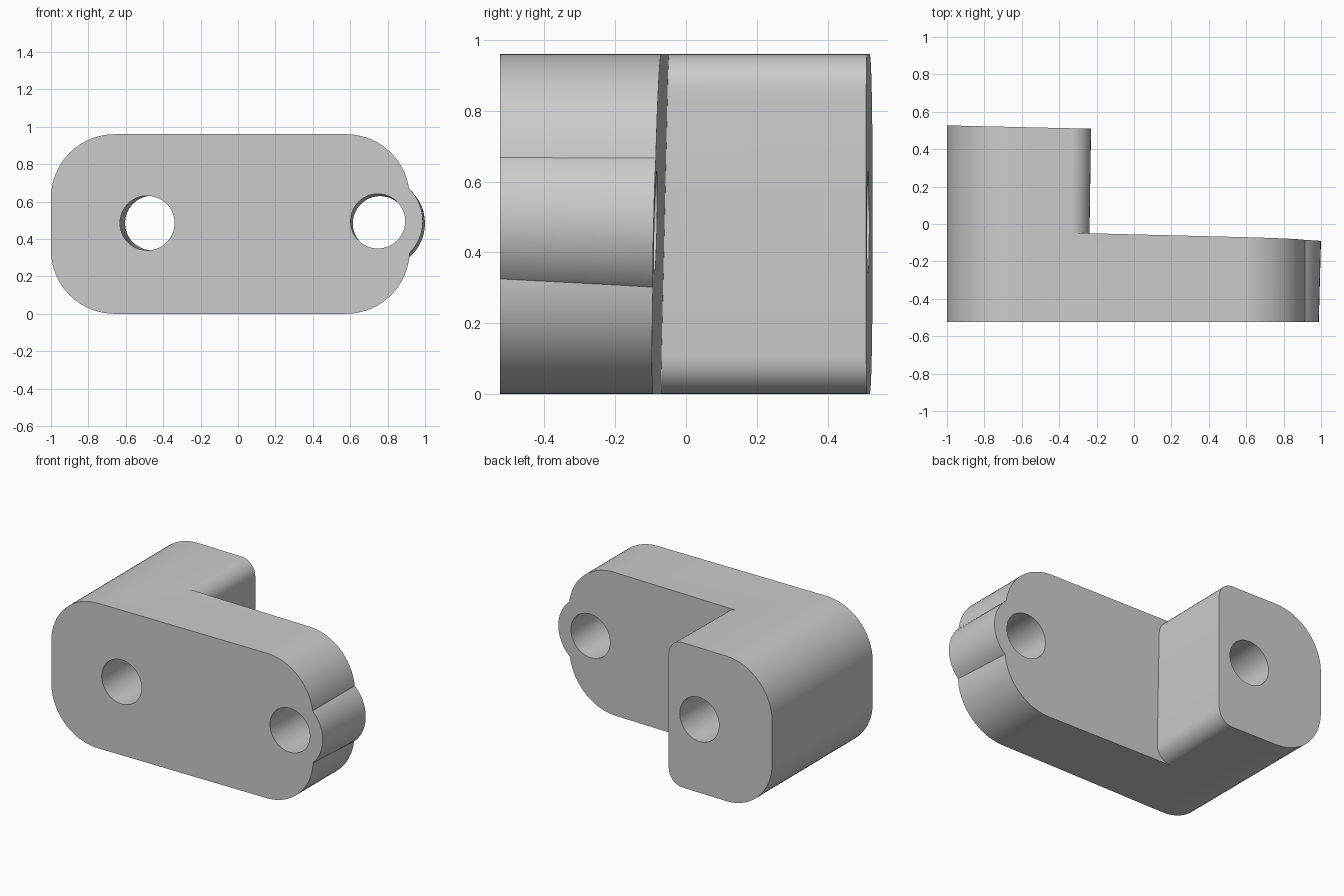
import bpy, bmesh, math

old = bpy.data.objects.get("Cube")
if old:
    bpy.data.objects.remove(old, do_unlink=True)

GREY = (0.6, 0.6, 0.6, 1)
mat = bpy.data.materials.new("light grey")
mat.use_nodes = True
mat.diffuse_color = GREY
mat.node_tree.nodes["Principled BSDF"].inputs["Base Color"].default_value = GREY

FRONT = -0.525


def arc(cx, cz, r, start, end, steps):
    """Points on an arc in the x-z plane, angles in degrees."""
    angles = [math.radians(start + (end - start) * i / steps) for i in range(steps + 1)]
    return [(cx + r * math.cos(a), cz + r * math.sin(a)) for a in angles]


def prism(name, outline, near, far, shift=(0, 0)):
    """Extrude an x-z outline along y; near and far give y, shift slants the axis."""
    bm = bmesh.new()
    rings = []
    for depth in (near, far):
        ring = []
        for x, z in outline:
            y = depth(x, z)
            k = y - FRONT
            ring.append(bm.verts.new((x + shift[0] * k, y, z + shift[1] * k)))
        rings.append(ring)
        bm.faces.new(ring)
    n = len(outline)
    for i in range(n):
        j = (i + 1) % n
        bm.faces.new((rings[0][i], rings[0][j], rings[1][j], rings[1][i]))
    bmesh.ops.recalc_face_normals(bm, faces=bm.faces)
    mesh = bpy.data.meshes.new(name)
    bm.to_mesh(mesh)
    bm.free()
    obj = bpy.data.objects.new(name, mesh)
    bpy.context.collection.objects.link(obj)
    mesh.materials.append(mat)
    return obj


def level(y):
    return lambda x, z: y


def combine(target, tool, operation):
    bpy.context.view_layer.objects.active = target
    mod = target.modifiers.new(operation, 'BOOLEAN')
    mod.operation, mod.solver, mod.object = operation, 'EXACT', tool
    bpy.ops.object.modifier_apply(modifier=mod.name)
    bpy.data.objects.remove(tool, do_unlink=True)


# Rounded block, with a slightly slanted back end
R, H, LEFT, RIGHT = 0.34, 0.96, -1.0, 0.918
outline = (arc(RIGHT - R, H - R, R, 0, 90, 16) + arc(LEFT + R, H - R, R, 90, 180, 16)
           + arc(LEFT + R, R, R, 180, 270, 16) + arc(RIGHT - R, R, R, 270, 360, 16))
bracket = prism("angle_bracket", outline, level(-0.6),
                lambda x, z: 0.527 - 0.023 * (x + 1))

# Round boss at the end of the plate
boss = prism("end_boss", arc(0.748, 0.495, 0.24, 0, 352.5, 47),
             level(-0.6), level(0.3), (0.027, -0.027))
combine(bracket, boss, 'UNION')

# Clear the space beside the arm, leaving its inner edges rounded
r = 0.105
beside = ([(1.5, -0.3), (1.5, 1.3), (-0.245 - r, 1.3)]
          + arc(-0.245 - r, H + 0.001 - r, r, 90, 0, 8)
          + arc(-0.245 - r, r - 0.001, r, 0, -90, 8) + [(-0.245 - r, -0.3)])
space = prism("arm_space", beside,
              lambda x, z: -0.05 - 0.025 * (x + 0.23) + 0.023 * (z - 0.96),
              level(0.9), (0.015, 0))
combine(bracket, space, 'DIFFERENCE')

# Trim the front flat
trim = prism("front_trim", [(-2, -1), (2, -1), (2, 2), (-2, 2)], level(-0.9), level(FRONT))
combine(bracket, trim, 'DIFFERENCE')

# Bolt holes through the arm and the boss
for x, z, lean in ((-0.485, 0.485, (0.026, 0)), (0.748, 0.495, (0.027, -0.027))):
    hole = prism("hole_cutter", arc(x, z, 0.146, 0, 352.5, 47), level(-0.8), level(0.8), lean)
    combine(bracket, hole, 'DIFFERENCE')

bpy.ops.object.select_all(action='DESELECT')
bracket.select_set(True)
bpy.context.view_layer.objects.active = bracket
bpy.ops.object.shade_smooth_by_angle(angle=math.radians(30))
